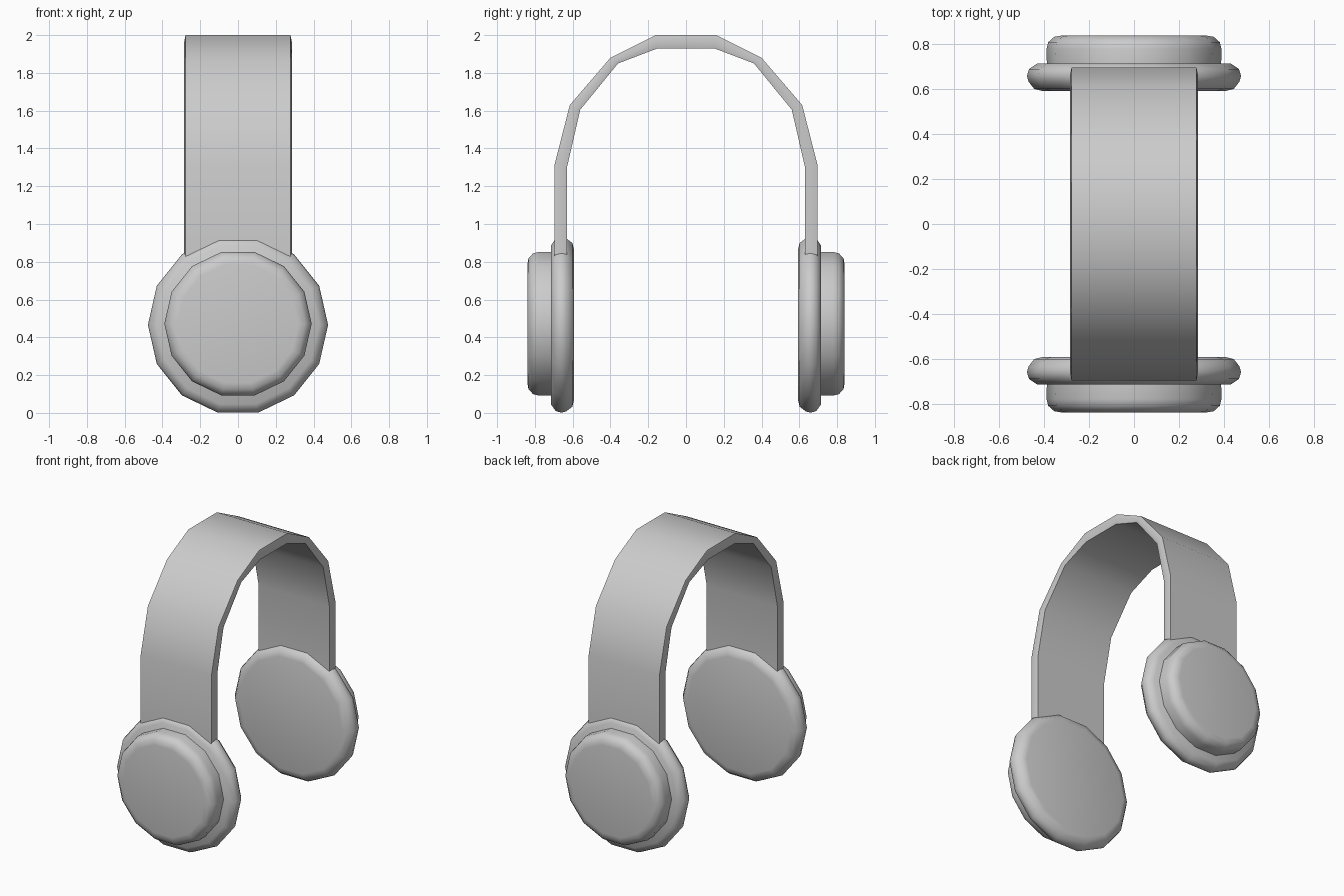
import bpy, bmesh, math

if "Cube" in bpy.data.objects:
    bpy.data.objects.remove(bpy.data.objects["Cube"])

SIDES = 14
CENTRE_Z = 0.466


def finish(name, bm, angle):
    bmesh.ops.recalc_face_normals(bm, faces=bm.faces)
    mesh = bpy.data.meshes.new(name)
    bm.to_mesh(mesh)
    bm.free()
    obj = bpy.data.objects.new(name, mesh)
    bpy.context.collection.objects.link(obj)
    bpy.ops.object.select_all(action='DESELECT')
    obj.select_set(True)
    bpy.context.view_layer.objects.active = obj
    bpy.ops.object.shade_smooth_by_angle(angle=math.radians(angle))
    return obj


def skin(bm, rings, closed_loop=True):
    for a, b in zip(rings, rings[1:]):
        n = len(a)
        for i in range(n):
            j = (i + 1) % n
            bm.faces.new((a[i], a[j], b[j], b[i]))
    bm.faces.new(rings[0])
    bm.faces.new(rings[-1])


def disc(name, profile, side, cz):
    """Low-sided disc turned around the y axis from (radius, y) points."""
    bm = bmesh.new()
    rings = []
    for r, y in profile:
        rings.append([bm.verts.new((r * math.cos(t), side * y, cz + r * math.sin(t)))
                      for t in (2 * math.pi * i / SIDES for i in range(SIDES))])
    skin(bm, rings)
    return finish(name, bm, 60)


# Ear pads and outer cups, mirrored front and back
pad = [(0.405, 0.592), (0.445, 0.602), (0.470, 0.635),
       (0.477, 0.660), (0.468, 0.690), (0.430, 0.716)]
cup = [(0.388, 0.700), (0.390, 0.780), (0.382, 0.810),
       (0.355, 0.834), (0.320, 0.840)]
for label, side in (("front", -1), ("back", 1)):
    disc(label + "_ear_pad", pad, side, CENTRE_Z)
    disc(label + "_ear_cup", cup, side, 0.472)

# Headband: matching outer and inner arch outlines, with slightly raised side edges
half_outer = [(0.697, 0.78), (0.697, 1.31), (0.615, 1.63), (0.40, 1.88), (0.16, 2.0)]
half_inner = [(0.630, 0.78), (0.630, 1.30), (0.560, 1.605), (0.36, 1.85), (0.15, 1.93)]


def arch(half):
    return half + [(-y, z) for y, z in reversed(half)]


bm = bmesh.new()
rings = []
w, mid_w = 0.278, 0.285
for (yo, zo), (yi, zi) in zip(arch(half_outer), arch(half_inner)):
    ym, zm = (yo + yi) / 2, (zo + zi) / 2
    section = [(-w, yo, zo), (w, yo, zo), (mid_w, ym, zm),
               (w, yi, zi), (-w, yi, zi), (-mid_w, ym, zm)]
    rings.append([bm.verts.new(p) for p in section])
skin(bm, rings)
finish("headband", bm, 40)
